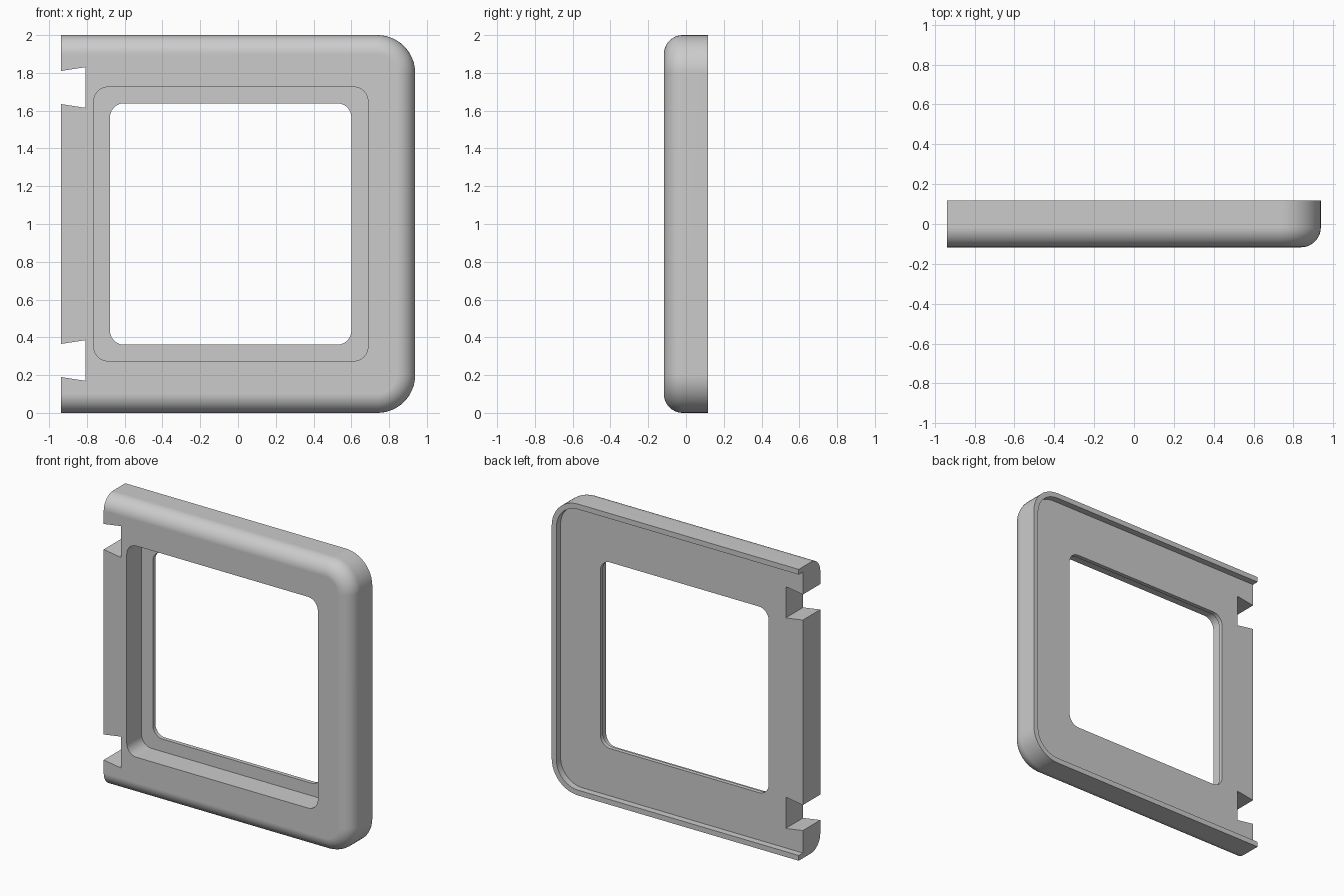
import bpy, bmesh
from math import sin, cos, pi

cube = bpy.data.objects.get("Cube")
if cube:
    bpy.data.objects.remove(cube)

LEFT, RIGHT, HEIGHT = -0.938, 0.938, 2.0
FRONT, BACK = -0.117, 0.117
FLOOR, LEDGE = 0.072, 0.044      # back recess floor, front pocket floor
FILLET, CORNER, LIP = 0.1, 0.2, 0.036

grey = bpy.data.materials.new("plain grey")
grey.use_nodes = True
colour = (0.6, 0.6, 0.6, 1)
grey.diffuse_color = colour
grey.node_tree.nodes["Principled BSDF"].inputs["Base Color"].default_value = colour


def arc(cx, cz, r, start, steps=12):
    """Quarter circle, counter-clockwise from the start angle."""
    return [(cx + r * cos(start + pi / 2 * i / steps),
             cz + r * sin(start + pi / 2 * i / steps)) for i in range(steps + 1)]


def frame_outline(inset, left=LEFT):
    """Square-ended on the left, rounded on the right."""
    r, cx = CORNER - inset, RIGHT - CORNER
    return ([(left, inset)] + arc(cx, CORNER, r, -pi / 2)
            + arc(cx, HEIGHT - CORNER, r, 0) + [(left, HEIGHT - inset)])


def rounded_rect(x0, x1, z0, z1, r):
    return (arc(x1 - r, z0 + r, r, -pi / 2) + arc(x1 - r, z1 - r, r, 0)
            + arc(x0 + r, z1 - r, r, pi / 2) + arc(x0 + r, z0 + r, r, pi))


def loft(name, sections):
    """Solid through (outline, y) sections running front to back."""
    bm = bmesh.new()
    rings = [[bm.verts.new((x, y, z)) for x, z in pts] for pts, y in sections]
    for a, b in zip(rings, rings[1:]):
        for i in range(len(a)):
            j = (i + 1) % len(a)
            bm.faces.new((a[i], a[j], b[j], b[i]))
    bm.faces.new(rings[0])
    bm.faces.new(rings[-1][::-1])
    bmesh.ops.recalc_face_normals(bm, faces=bm.faces)
    mesh = bpy.data.meshes.new(name)
    bm.to_mesh(mesh)
    bm.free()
    obj = bpy.data.objects.new(name, mesh)
    bpy.context.collection.objects.link(obj)
    return obj


def prism(name, outline, y0, y1):
    return loft(name, [(outline, y0), (outline, y1)])


# Frame body with a rounded front edge
STEPS = 10
sections = []
for i in range(STEPS + 1):
    a = pi / 2 * i / STEPS
    sections.append((frame_outline(FILLET * (1 - sin(a))), FRONT + FILLET * (1 - cos(a))))
sections.append((frame_outline(0), BACK))
frame = loft("frame", sections)
frame.data.materials.append(grey)

# Back recess, front pocket and window opening
cutters = [
    prism("recess_cutter", frame_outline(LIP, LEFT - 0.1), FLOOR, 0.3),
    prism("pocket_cutter", rounded_rect(-0.763, 0.688, 0.275, 1.725, 0.075), -0.3, LEDGE),
    prism("window_cutter", rounded_rect(-0.678, 0.6, 0.361, 1.639, 0.075), -0.3, 0.3),
]

# Dovetail notches, mirrored about mid height
notch = [(-1.068, 0.21), (-0.808, 0.17), (-0.808, 0.385), (-1.068, 0.345)]
cutters.append(prism("lower_notch_cutter", notch, -0.3, 0.3))
cutters.append(prism("upper_notch_cutter", [(x, HEIGHT - z) for x, z in notch], -0.3, 0.3))

bpy.ops.object.select_all(action='DESELECT')
frame.select_set(True)
bpy.context.view_layer.objects.active = frame
for cutter in cutters:
    cut = frame.modifiers.new(cutter.name, 'BOOLEAN')
    cut.object = cutter
    cut.operation = 'DIFFERENCE'
    cut.solver = 'EXACT'
    bpy.ops.object.modifier_apply(modifier=cut.name)
    bpy.data.objects.remove(cutter)

# Smooth curves, crisp flats
bpy.ops.object.shade_smooth_by_angle(angle=pi / 6)
normals = frame.modifiers.new("flat_normals", 'WEIGHTED_NORMAL')
normals.keep_sharp = True
